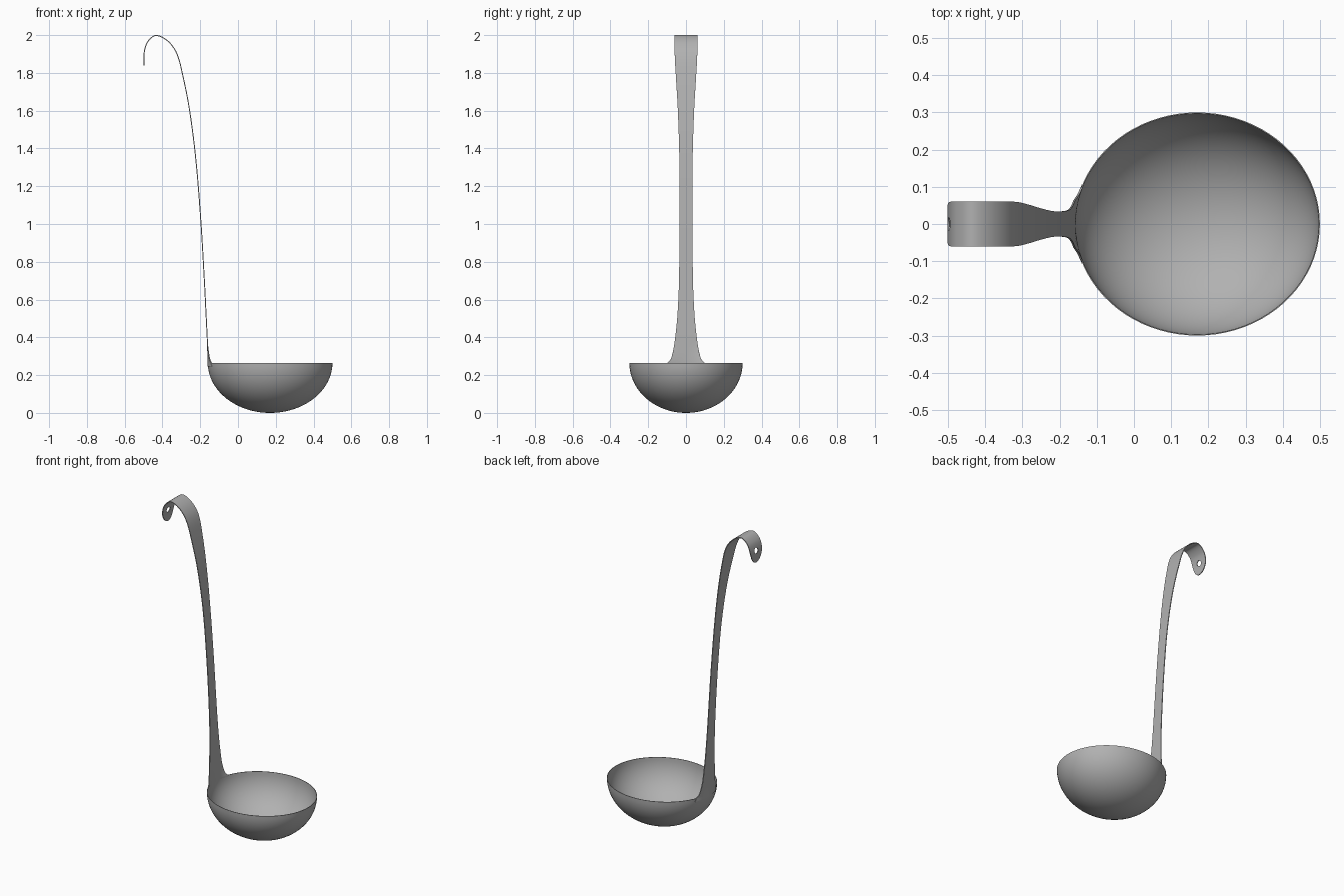
import bpy, bmesh, math
from mathutils import Vector

if "Cube" in bpy.data.objects:
    bpy.data.objects.remove(bpy.data.objects["Cube"])

CX, RX, RY, RZ = 0.17, 0.33, 0.30, 0.265

steel = bpy.data.materials.new("dark_steel")
steel.diffuse_color = (0.44, 0.44, 0.44, 1)
steel.use_nodes = True
steel.node_tree.nodes["Principled BSDF"].inputs["Base Color"].default_value = steel.diffuse_color


def make_object(name, bm):
    mesh = bpy.data.meshes.new(name)
    bm.to_mesh(mesh)
    bm.free()
    mesh.materials.append(steel)
    ob = bpy.data.objects.new(name, mesh)
    bpy.context.collection.objects.link(ob)
    return ob


def add_modifier(ob, kind, **settings):
    bpy.ops.object.select_all(action='DESELECT')
    bpy.context.view_layer.objects.active = ob
    ob.select_set(True)
    m = ob.modifiers.new(kind.title(), kind)
    for key, value in settings.items():
        setattr(m, key, value)
    bpy.ops.object.modifier_apply(modifier=m.name)


# Bowl: lower half of an ellipsoid, with a thin wall
bm = bmesh.new()
bmesh.ops.create_uvsphere(bm, u_segments=80, v_segments=40, radius=1)
bmesh.ops.delete(bm, geom=[v for v in bm.verts if v.co.z > 0.001], context='VERTS')
for v in bm.verts:
    v.co = (CX + RX * v.co.x, RY * v.co.y, RZ * (1 + v.co.z))
bowl = make_object("bowl", bm)
add_modifier(bowl, 'SOLIDIFY', thickness=0.003, offset=-1)

# Handle path: x, z, half width
path = [Vector(p) for p in (
    (-0.159, 0.245, 0.105), (-0.159, 0.265, 0.098), (-0.159, 0.282, 0.082),
    (-0.160, 0.32, 0.070), (-0.163, 0.40, 0.057), (-0.169, 0.52, 0.045),
    (-0.178, 0.70, 0.037), (-0.197, 1.02, 0.034), (-0.223, 1.34, 0.035),
    (-0.256, 1.60, 0.043), (-0.293, 1.79, 0.054), (-0.325, 1.905, 0.060),
    (-0.373, 1.970, 0.060), (-0.435, 1.998, 0.060), (-0.478, 1.965, 0.060),
    (-0.497, 1.905, 0.060), (-0.498, 1.838, 0.060))]
T = [0.0]
for a, b in zip(path, path[1:]):
    T.append(T[-1] + (b.xy - a.xy).length)


def slope(i):
    a, b = max(i - 1, 0), min(i + 1, len(path) - 1)
    return (path[b] - path[a]) / (T[b] - T[a])


def sample(t):
    i = max(k for k in range(len(T) - 1) if T[k] <= t)
    h = T[i + 1] - T[i]
    u = (t - T[i]) / h
    return (path[i] * (2*u**3 - 3*u**2 + 1) + slope(i) * h * (u**3 - 2*u**2 + u)
            + path[i + 1] * (3*u**2 - 2*u**3) + slope(i + 1) * h * (u**3 - u**2))


# Rows along the handle, ending in an oval tip
TIP = 0.10
start = T[-1] - TIP
rows = []
for i in range(len(T) - 1):
    if T[i] < start:
        end = min(T[i + 1], start)
        rows += [(T[i] + (end - T[i]) * k / 6, 1) for k in range(6)]
for k in range(16):
    a = math.radians(86 * k / 15)
    rows.append((start + TIP * math.sin(a), math.cos(a)))

bm = bmesh.new()
COLS = 12
grid = []
for t, taper in rows:
    x, z, w = sample(t)
    hug = min(1, max(0, 1 - (z - RZ) / 0.1))  # follow the bowl rim at the foot
    row = []
    for c in range(COLS + 1):
        y = w * taper * (2 * c / COLS - 1)
        bend = RX * (1 - math.sqrt(1 - (y / RY) ** 2))
        row.append(bm.verts.new((x + hug * bend, y, z)))
    grid.append(row)
for r0, r1 in zip(grid, grid[1:]):
    for c in range(COLS):
        bm.faces.new((r0[c], r0[c + 1], r1[c + 1], r1[c]))
bmesh.ops.recalc_face_normals(bm, faces=bm.faces)
handle = make_object("handle", bm)
add_modifier(handle, 'SOLIDIFY', thickness=0.005, offset=0)

# Hanging hole in the tip
bpy.ops.mesh.primitive_cylinder_add(vertices=24, radius=0.018, depth=0.06,
                                    location=(-0.495, 0, 1.912),
                                    rotation=(0, math.pi / 2, 0))
cutter = bpy.context.object
cutter.name = "hole_cutter"
cutter.hide_render = True
cutter.data.materials.append(steel)
add_modifier(handle, 'BOOLEAN', operation='DIFFERENCE', object=cutter, solver='EXACT')
bpy.data.objects.remove(cutter)

for ob in (bowl, handle):
    bpy.ops.object.select_all(action='DESELECT')
    bpy.context.view_layer.objects.active = ob
    ob.select_set(True)
    bpy.ops.object.shade_smooth_by_angle(angle=math.radians(35))
